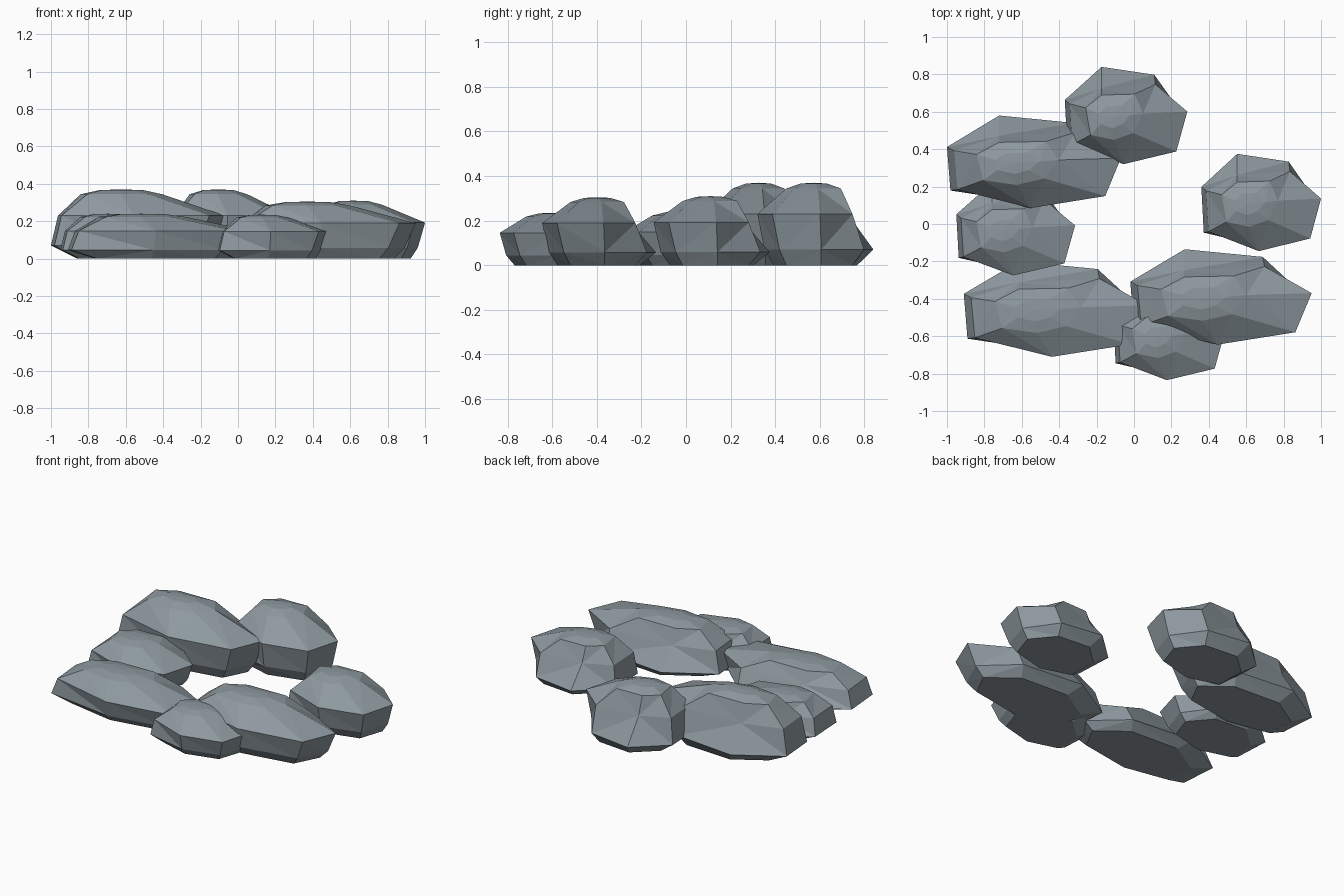
import bpy
import bmesh

default_cube = bpy.data.objects.get("Cube")
if default_cube:
    bpy.data.objects.remove(default_cube, do_unlink=True)

# One slate material shared by every stone
slate = bpy.data.materials.new("slate_grey")
slate.use_nodes = True
slate_color = (0.27, 0.32, 0.35, 1)
slate.diffuse_color = slate_color
slate.node_tree.nodes["Principled BSDF"].inputs["Base Color"].default_value = slate_color

# Stone cross-sections from base to crown: height, then outline
# (percent of the stone's width and depth, clockwise from the left side)
SECTIONS = [
    (0, [(15, 62), (36, 86), (70, 82), (88, 55), (80, 25), (46, 14), (16, 25)]),
    (19, [(0, 66), (30, 100), (73, 92), (94, 55), (85, 19), (47, 6), (2, 19)]),
    (62, [(4, 62), (30, 78), (74, 82), (100, 54), (91, 13), (48, 0), (6, 20)]),
    (93, [(17, 58), (30, 71), (57, 72), (64, 52), (56, 32), (40, 25), (21, 30)]),
    (99, [(28, 52), (34, 59), (46, 60), (53, 50), (47, 41), (39, 37), (29, 41)]),
]


def make_stone(name, left, right, front, back, height):
    """Loft the cross-sections into one faceted stone filling the given bounds."""
    bm = bmesh.new()

    def place(u, v, w):
        return bm.verts.new((
            left + (right - left) * u / 100,
            front + (back - front) * v / 100,
            height * w / 100,
        ))

    rings = [[place(u, v, level) for u, v in outline] for level, outline in SECTIONS]
    count = len(rings[0])

    # Sides
    for lower, upper in zip(rings, rings[1:]):
        for i in range(count):
            j = (i + 1) % count
            bm.faces.new((lower[i], lower[j], upper[j], upper[i]))

    # Flat base and slightly domed crown
    bm.faces.new(rings[0])
    peak = place(40, 49, 100)
    for i in range(count):
        bm.faces.new((rings[-1][i], rings[-1][(i + 1) % count], peak))

    bmesh.ops.triangulate(bm, faces=bm.faces[:], quad_method='BEAUTY')
    bmesh.ops.recalc_face_normals(bm, faces=bm.faces[:])
    mesh = bpy.data.meshes.new(name)
    bm.to_mesh(mesh)
    bm.free()
    mesh.materials.append(slate)
    stone = bpy.data.objects.new(name, mesh)
    bpy.context.collection.objects.link(stone)
    return stone


# Ring of stones: left, right, front, back, height
make_stone("back_long_stone", -1.0, -0.07, 0.085, 0.58, 0.37)
make_stone("back_round_stone", -0.37, 0.285, 0.32, 0.84, 0.37)
make_stone("side_round_stone", 0.36, 1.0, -0.145, 0.375, 0.31)
make_stone("front_long_stone", -0.02, 0.95, -0.645, -0.135, 0.305)
make_stone("front_small_stone", -0.11, 0.485, -0.835, -0.36, 0.235)
make_stone("front_flat_stone", -0.91, 0.07, -0.71, -0.2, 0.24)
make_stone("side_small_stone", -0.95, -0.315, -0.275, 0.22, 0.24)
